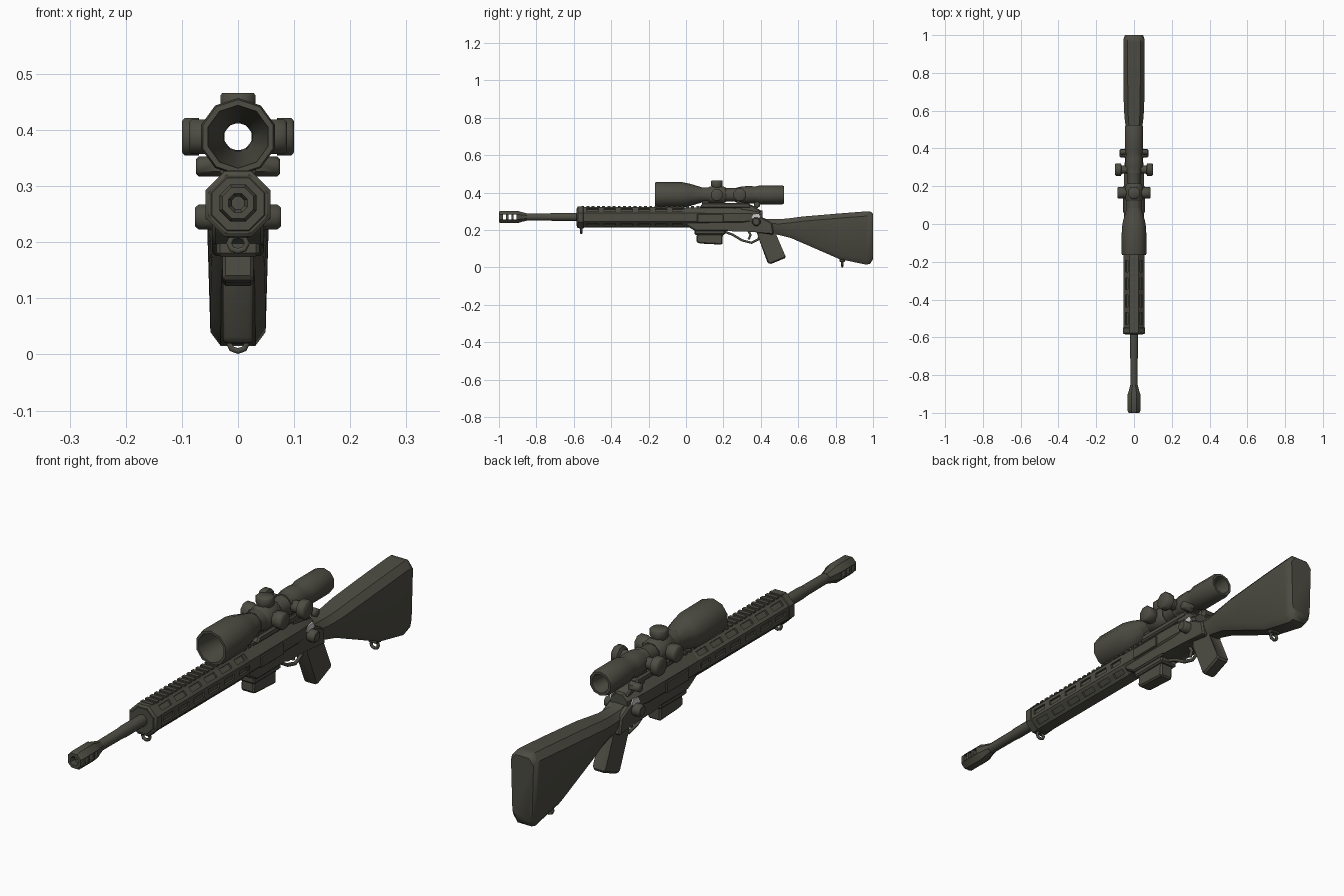
import bpy, bmesh, math
from mathutils import Vector

if "Cube" in bpy.data.objects:
    bpy.data.objects.remove(bpy.data.objects["Cube"])


def material(name, rgb):
    m = bpy.data.materials.new(name)
    m.diffuse_color = (*rgb, 1)
    m.use_nodes = True
    m.node_tree.nodes["Principled BSDF"].inputs["Base Color"].default_value = m.diffuse_color
    return m


OLIVE = material("dark olive", (0.075, 0.073, 0.056))
GREY = material("light grey", (0.6, 0.6, 0.6))


def finish(name, bm, angle=40, mat=OLIVE):
    bmesh.ops.remove_doubles(bm, verts=bm.verts, dist=1e-5)
    bmesh.ops.recalc_face_normals(bm, faces=bm.faces)
    me = bpy.data.meshes.new(name)
    bm.to_mesh(me)
    bm.free()
    ob = bpy.data.objects.new(name, me)
    bpy.context.collection.objects.link(ob)
    me.materials.append(mat)
    activate(ob)
    if angle:
        bpy.ops.object.shade_smooth_by_angle(angle=math.radians(angle))
    return ob


def activate(ob):
    bpy.ops.object.select_all(action='DESELECT')
    ob.select_set(True)
    bpy.context.view_layer.objects.active = ob


def rings_to_mesh(bm, rings, closed=False):
    vs = [[bm.verts.new(p) for p in r] for r in rings]
    n = len(vs[0])
    for a, b in zip(vs, vs[1:] + vs[:1] if closed else vs[1:]):
        for i in range(n):
            j = (i + 1) % n
            bm.faces.new((a[i], a[j], b[j], b[i]))
    if not closed:
        bm.faces.new(vs[0])
        bm.faces.new(vs[-1])


def lathe(name, prof, origin, axis='y', n=8, closed=False, angle=50):
    """Turn (position, radius) pairs about an axis; closed makes a tube."""
    def place(t, r, a):
        u, v = r * math.cos(a), r * math.sin(a)
        p = {'x': (t, u, v), 'y': (u, t, v), 'z': (u, v, t)}[axis]
        return Vector(p) + Vector(origin)
    bm = bmesh.new()
    rings_to_mesh(bm, [[place(t, r, (i + .5) * math.tau / n) for i in range(n)]
                       for t, r in prof], closed)
    return finish(name, bm, angle)


def slab(name, pts, half, bevel=0.006, x=0, mat=OLIVE):
    """Side profile of (y, z) points extruded across x."""
    bm = bmesh.new()
    rings_to_mesh(bm, [[(x + s * half, y, z) for y, z in pts] for s in (-1, 1)])
    if bevel:
        bmesh.ops.bevel(bm, geom=bm.edges[:], offset=bevel, segments=1,
                        affect='EDGES', clamp_overlap=True)
    return finish(name, bm, 30, mat)


def box(name, x0, x1, y0, y1, z0, z1, bevel=0.0):
    return slab(name, [(y0, z0), (y1, z0), (y1, z1), (y0, z1)],
                (x1 - x0) / 2, bevel, (x0 + x1) / 2)


def loft(name, sections):
    """Octagonal sections: (y, bottom, top, half width)."""
    rings = []
    for y, b, t, w in sections:
        c = min(0.025, (t - b) * .3)
        rings.append([(w * .55, y, b), (w * .88, y, b + c), (w, y, t - c), (w * .6, y, t),
                      (-w * .6, y, t), (-w, y, t - c), (-w * .88, y, b + c), (-w * .55, y, b)])
    bm = bmesh.new()
    rings_to_mesh(bm, rings)
    return finish(name, bm, 40)


def wire(name, pts, r, cyclic=False):
    cu = bpy.data.curves.new(name, 'CURVE')
    cu.dimensions = '3D'
    cu.bevel_depth, cu.bevel_resolution = r, 1
    cu.use_fill_caps = True
    sp = cu.splines.new('POLY')
    sp.points.add(len(pts) - 1)
    for p, co in zip(sp.points, pts):
        p.co = (*co, 1)
    sp.use_cyclic_u = cyclic
    ob = bpy.data.objects.new(name, cu)
    bpy.context.collection.objects.link(ob)
    cu.materials.append(OLIVE)
    activate(ob)
    bpy.ops.object.convert(target='MESH')


def cut(ob, boxes):
    """Subtract boxes given as (centre, size, turn about y)."""
    for c, s, a in boxes:
        bpy.ops.mesh.primitive_cube_add(size=1, location=c, rotation=(0, a, 0))
        k = bpy.context.object
        k.scale, k.hide_render = s, True
        m = ob.modifiers.new("cut", 'BOOLEAN')
        m.operation, m.object, m.solver = 'DIFFERENCE', k, 'EXACT'
        activate(ob)
        bpy.ops.object.modifier_apply(modifier=m.name)
        bpy.data.objects.remove(k)


BORE = 0.27

# Barrel and slotted muzzle brake
lathe("barrel", [(-.9, .019), (-.72, .02), (-.7, .022), (-.55, .022)], (0, 0, BORE), n=10)
brake = lathe("muzzle_brake", [(-1, .03), (-.99, .036), (-.9, .036), (-.885, .03), (-.85, .021),
              (-.85, .012), (-.99, .012), (-1, .018)], (0, 0, BORE), n=8, closed=True, angle=30)
cut(brake, [((0, y, BORE), (.1, .016, .026), 0) for y in (-.97, -.942, -.914)])

# Handguard with rows of slots on its side facets
hg = lathe("handguard", [(-.585, .05), (-.575, .06), (-.01, .06), (0, .055)],
           (0, 0, .268), n=8, angle=30)
slots = []
for i in range(6):
    y = -.5 + i * .092
    for a in (45, 0, 135, 180, -45, -135):
        t = math.radians(a)
        slots.append(((.058 * math.cos(t), y, .268 + .058 * math.sin(t)),
                      (.02, .062, .02), -t))
cut(hg, slots)
lathe("handguard_collar", [(-.583, .056), (-.578, .063), (-.55, .063), (-.545, .057)],
      (0, 0, .268), n=8, angle=30)

# Top rail with cross teeth
box("rail", -.022, .022, -.57, .3, .305, .321)
for i in range(30):
    y = -.56 + i * .028
    box("rail_tooth", -.025, .025, y, y + .015, .316, .328)

# Receiver, lower body and magazine
lathe("upper_receiver", [(-.02, .057), (.02, .058), (.3, .056), (.37, .048), (.41, .038)],
      (0, 0, .268), n=8, angle=30)
slab("lower_receiver", [(0, .225), (.05, .195), (.22, .195), (.24, .2), (.36, .19), (.47, .175),
                        (.46, .24), (.4, .27), (0, .27)], .046)
slab("magazine", [(.055, .135), (.075, .128), (.195, .122), (.198, .21), (.06, .21)], .028)
box("magazine_well", -.038, .038, .045, .21, .175, .22, .006)
for s in (-1, 1):
    box("receiver_panel", s * .054 - .004, s * .054 + .004, .06, .2, .24, .285, .003)
    lathe("selector_knob", [(s * .04, .024), (s * .07, .024), (s * .077, .018)],
          (0, .375, .245), 'x', 8)
    slab("bright_plate", [(.35, .265), (.375, .255), (.4, .27), (.39, .29), (.36, .285)],
         .003, 0, s * .046, GREY)
slab("charging_handle", [(.29, .3), (.4, .29), (.4, .305), (.35, .335), (.29, .33)], .03)

# Grip, trigger and guard
slab("pistol_grip", [(.375, .2), (.385, .165), (.436, .025), (.45, .017), (.535, .052),
                     (.53, .065), (.475, .175), (.47, .2)], .027, .009)
wire("trigger_guard", [(0, .21, .19), (0, .25, .175), (0, .3, .145), (0, .35, .132),
                       (0, .385, .15), (0, .4, .18)], .007)
wire("trigger", [(0, .33, .2), (0, .345, .175), (0, .335, .15)], .007)

# Shoulder stock
loft("stock", [(.36, .19, .29, .043), (.43, .185, .258, .038), (.5, .173, .258, .042),
               (.56, .158, .264, .05), (.62, .132, .272, .054), (.82, .045, .289, .056),
               (.965, .015, .3, .056), (.985, .02, .3, .054), (1.0, .045, .288, .048)])

# Sling loops
for name, y, z in (("rear_sling_loop", .835, .02), ("front_sling_loop", -.56, .198)):
    wire(name, [(.016 * math.cos(a * math.tau / 8), y, z + .014 * math.sin(a * math.tau / 8))
                for a in range(8)], .006, True)
    box(name + "_base", -.02, .02, y - .014, y + .014, z + .01, z + .035, .003)

# Telescopic sight: an open tube
SZ = .388
lathe("scope_tube", [(-.165, .066), (-.155, .069), (-.02, .068), (.02, .06), (.1, .036),
                     (.26, .036), (.3, .046), (.35, .047), (.37, .044), (.39, .05), (.515, .05),
                     (.525, .046), (.525, .036), (.46, .026), (.1, .025), (-.1, .05),
                     (-.165, .056)], (0, 0, SZ), n=10, closed=True, angle=45)

# Turret housing (open in the middle) and knobs
lathe("turret_housing", [(.115, .04), (.13, .05), (.2, .05), (.215, .04), (.215, .026),
                         (.115, .026)], (0, 0, SZ), n=8, closed=True)
lathe("top_turret", [(.035, .026), (.05, .034), (.074, .034), (.078, .03)], (0, .165, SZ), 'z', 8)
for s in (-1, 1):
    lathe("side_turret", [(s * .035, .024), (s * .055, .033), (s * .083, .033), (s * .087, .028)],
          (0, .165, SZ), 'x', 8)
    lathe("ring_knob", [(s * .035, .022), (s * .065, .024), (s * .07, .036), (s * .095, .036),
                        (s * .1, .03)], (0, .288, SZ), 'x', 8)
    lathe("rear_clamp_screw", [(s * .03, .018), (s * .07, .018), (s * .075, .013)],
          (0, .38, .335), 'x', 6)

# Scope mount and rings
slab("scope_mount", [(.07, .318), (.35, .318), (.34, .345), (.09, .345)], .032)
for y in (.085, .27):
    lathe("scope_ring", [(y, .044), (y + .04, .044), (y + .04, .027), (y, .027)],
          (0, 0, SZ), n=8, closed=True)
    box("ring_foot", -.024, .024, y, y + .04, .32, .36, .004)
